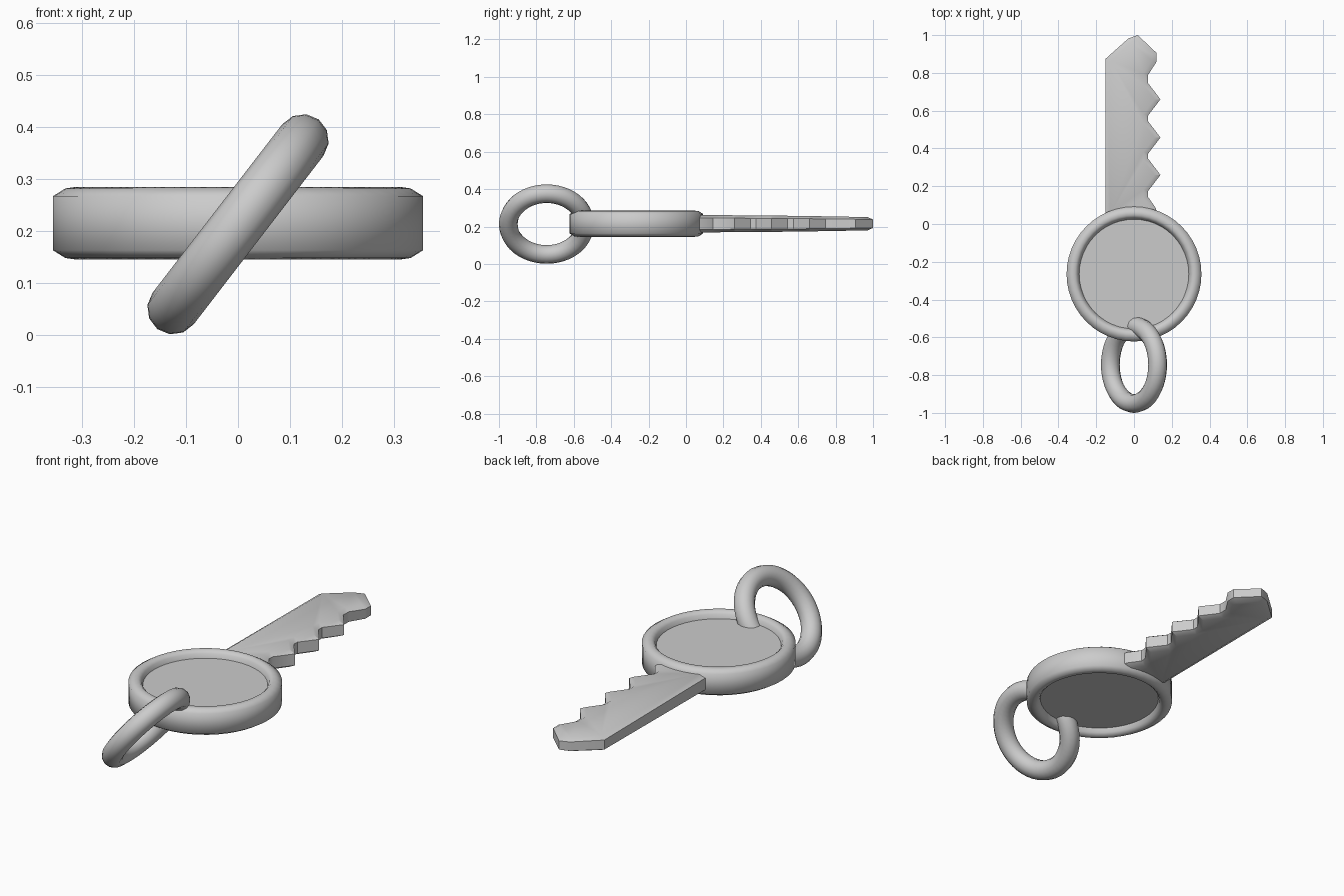
import bpy, bmesh, math

if "Cube" in bpy.data.objects:
    bpy.data.objects.remove(bpy.data.objects["Cube"])

MID = 0.215  # height of the key's middle plane


def finish(bm, name, location, angle):
    bmesh.ops.recalc_face_normals(bm, faces=bm.faces)
    mesh = bpy.data.meshes.new(name)
    bm.to_mesh(mesh)
    bm.free()
    obj = bpy.data.objects.new(name, mesh)
    bpy.context.collection.objects.link(obj)
    obj.location = location
    bpy.ops.object.select_all(action='DESELECT')
    obj.select_set(True)
    bpy.context.view_layer.objects.active = obj
    bpy.ops.object.shade_smooth_by_angle(angle=math.radians(angle))
    return obj


# Round head: rim profile (radius, height) revolved, with a recessed plate on each side
def make_head(segments=48):
    upper = [(0.29, 0.035), (0.297, 0.056), (0.312, 0.07), (0.333, 0.067), (0.357, 0.052)]
    profile = upper + [(r, -z) for r, z in reversed(upper)]
    bm = bmesh.new()
    rings = []
    for r, z in profile:
        rings.append([bm.verts.new((r * math.cos(2 * math.pi * i / segments),
                                    r * math.sin(2 * math.pi * i / segments), z))
                      for i in range(segments)])
    for a, b in zip(rings, rings[1:]):
        for i in range(segments):
            j = (i + 1) % segments
            bm.faces.new((a[i], a[j], b[j], b[i]))
    bm.faces.new(rings[0])
    bm.faces.new(rings[-1])
    return finish(bm, "key_head", (0, -0.265, MID), 65)


# Blade: toothed outline, extruded, edges chamfered, thinning toward the tip
def make_blade():
    outline = [(-0.15, 0.03), (0.13, 0.03), (0.115, 0.085), (0.073, 0.145)]
    for tip_y in (0.26, 0.458, 0.66):
        outline += [(0.075, tip_y - 0.085), (0.14, tip_y), (0.075, tip_y + 0.085)]
    outline += [(0.075, 0.79), (0.12, 0.86), (0.12, 0.905),
                (0.02, 1.0), (-0.03, 0.982), (-0.15, 0.875)]
    bm = bmesh.new()
    low = [bm.verts.new((x, y, -0.03)) for x, y in outline]
    high = [bm.verts.new((x, y, 0.03)) for x, y in outline]
    n = len(outline)
    caps = [bm.faces.new(list(reversed(low))), bm.faces.new(high)]
    for i in range(n):
        j = (i + 1) % n
        bm.faces.new((low[i], low[j], high[j], high[i]))
    bm.normal_update()
    bmesh.ops.inset_region(bm, faces=caps, thickness=0.025, depth=0.016,
                           use_even_offset=True)
    for v in bm.verts:
        v.co.z *= 1.0 - 0.25 * v.co.y ** 2
    bmesh.ops.triangulate(bm, faces=[f for f in bm.faces if len(f.verts) > 4])
    return finish(bm, "key_blade", (0, 0, MID), 35)


make_head()
make_blade()

# Tilted split ring threaded through the edge of the head
bpy.ops.mesh.primitive_torus_add(major_radius=0.205, minor_radius=0.05,
                                 major_segments=48, minor_segments=12,
                                 location=(0, -0.745, MID - 0.002),
                                 rotation=(0, math.radians(-52.4), 0))
key_ring = bpy.context.object
key_ring.name = "key_ring"
bpy.ops.object.shade_smooth()
